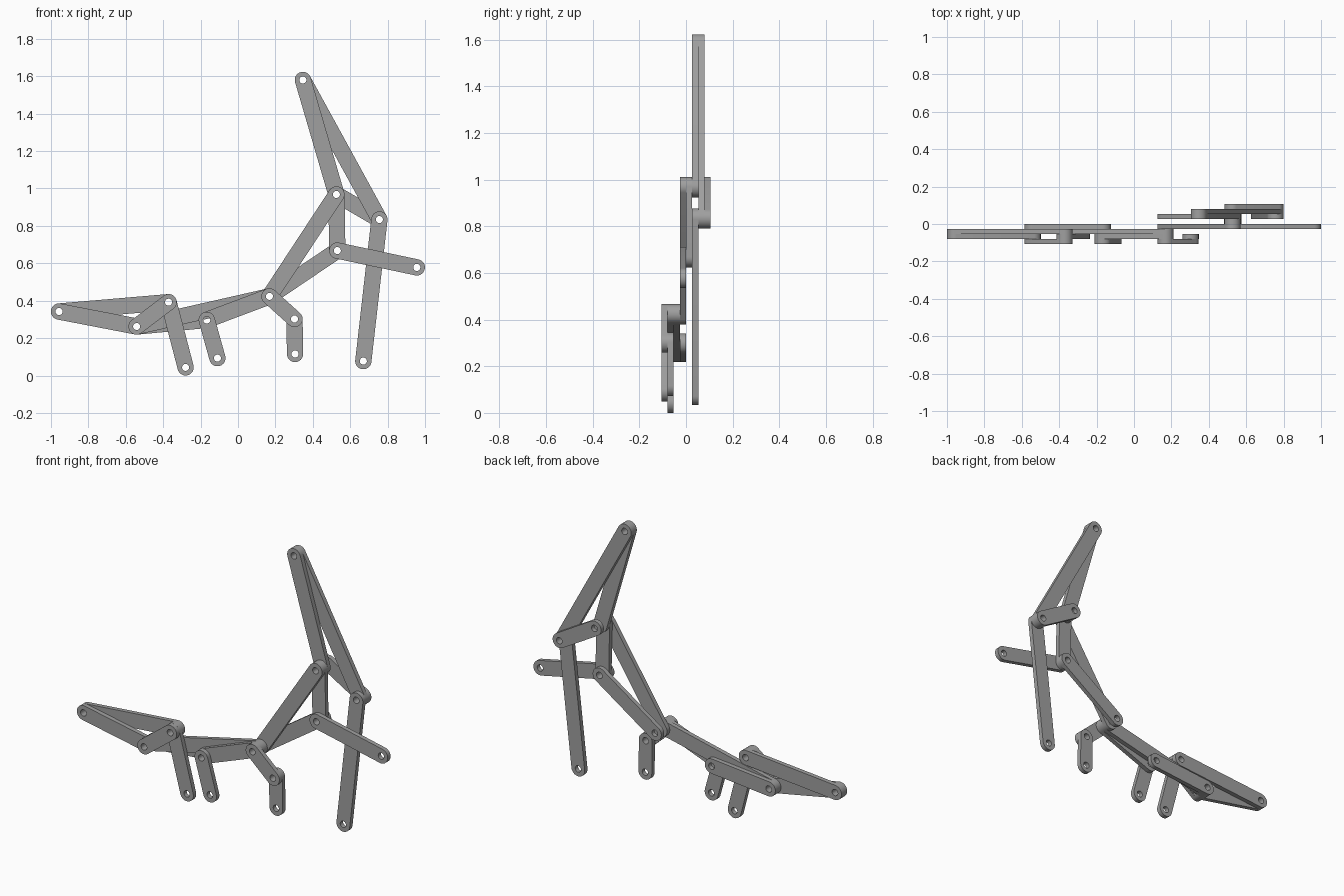
import bpy, bmesh
from math import pi, sin, cos, atan2
from mathutils import Vector

cube = bpy.data.objects.get("Cube")
if cube:
    bpy.data.objects.remove(cube, do_unlink=True)

RADIUS, HOLE, THICK, STEPS = 0.0435, 0.019, 0.0265, 20

grey = bpy.data.materials.new("plain_grey")
grey.use_nodes = True
colour = (0.35, 0.35, 0.35, 1)
grey.diffuse_color = colour
grey.node_tree.nodes["Principled BSDF"].inputs["Base Color"].default_value = colour

# Pivot points in the x-z plane
P = {
    "tail_tip": (-0.957, 0.342), "tail_low": (-0.542, 0.262),
    "tail_top": (-0.371, 0.392), "rear_foot": (-0.28, 0.0435),
    "mid_hip": (-0.167, 0.297), "mid_foot": (-0.11, 0.093),
    "centre": (0.168, 0.423), "crank": (0.302, 0.302),
    "crank_foot": (0.305, 0.115), "shoulder": (0.526, 0.968),
    "elbow": (0.531, 0.668), "arm_tip": (0.956, 0.578),
    "knee": (0.756, 0.834), "front_foot": (0.67, 0.077),
    "crest": (0.347, 1.58),
}

# Link name, its two pivots, and its layer counted from the front
LINKS = [
    ("tail_brace", "tail_low", "tail_top", 0),
    ("mid_leg", "mid_hip", "mid_foot", 0),
    ("crank_arm", "centre", "crank", 0),
    ("tail_lower_bar", "tail_tip", "tail_low", 1),
    ("rear_leg", "tail_top", "rear_foot", 1),
    ("body_lower_bar", "mid_hip", "centre", 1),
    ("crank_leg", "crank", "crank_foot", 1),
    ("tail_upper_bar", "tail_tip", "tail_top", 2),
    ("body_upper_bar", "tail_low", "centre", 2),
    ("body_rear_bar", "tail_low", "mid_hip", 3),
    ("neck_front_bar", "centre", "shoulder", 3),
    ("arm_bar", "elbow", "arm_tip", 3),
    ("neck_brace", "shoulder", "elbow", 4),
    ("neck_rear_bar", "centre", "elbow", 5),
    ("crest_front_bar", "shoulder", "crest", 5),
    ("front_leg", "knee", "front_foot", 5),
    ("crest_rear_bar", "crest", "knee", 6),
    ("crest_brace", "shoulder", "knee", 7),
]


def arc(c, r, start, sweep, count):
    return [(c[0] + r * cos(start + sweep * i / STEPS),
             c[1] + r * sin(start + sweep * i / STEPS)) for i in range(count)]


def make_link(name, a, b, layer):
    """Round-ended plate with a pin hole at each pivot."""
    d = Vector(b) - Vector(a)
    ang = atan2(d.y, d.x)
    outline = (arc(b, RADIUS, ang - pi / 2, pi, STEPS + 1)
               + arc(a, RADIUS, ang + pi / 2, pi, STEPS + 1))
    loops = [outline] + [arc(c, HOLE, 0, 2 * pi, STEPS) for c in (a, b)]
    curve = bpy.data.curves.new(name + "_profile", "CURVE")
    curve.dimensions = "2D"
    curve.fill_mode = "BOTH"
    curve.extrude = THICK / 2
    for pts in loops:
        s = curve.splines.new("POLY")
        s.points.add(len(pts) - 1)
        for p, (x, z) in zip(s.points, pts):
            p.co = (x, z, 0, 1)
        s.use_cyclic_u = True
    profile = bpy.data.objects.new(name + "_profile", curve)
    bpy.context.collection.objects.link(profile)
    bpy.context.view_layer.update()
    graph = bpy.context.evaluated_depsgraph_get()
    mesh = bpy.data.meshes.new_from_object(profile.evaluated_get(graph))
    bpy.data.objects.remove(profile, do_unlink=True)

    # Weld the caps to the sides
    bm = bmesh.new()
    bm.from_mesh(mesh)
    bmesh.ops.remove_doubles(bm, verts=bm.verts, dist=0.0001)
    bmesh.ops.recalc_face_normals(bm, faces=bm.faces)
    bm.to_mesh(mesh)
    bm.free()
    mesh.name = name
    mesh.materials.clear()
    mesh.materials.append(grey)
    ob = bpy.data.objects.new(name, mesh)
    ob.rotation_euler.x = pi / 2
    ob.location.y = (layer - 3.5) * THICK
    bpy.context.collection.objects.link(ob)
    return ob


links = [make_link(n, P[a], P[b], layer) for n, a, b, layer in LINKS]

# Smooth the round ends, keep the rims sharp
bpy.ops.object.select_all(action="DESELECT")
for ob in links:
    ob.select_set(True)
bpy.context.view_layer.objects.active = links[0]
bpy.ops.object.shade_smooth_by_angle(angle=pi / 6)
